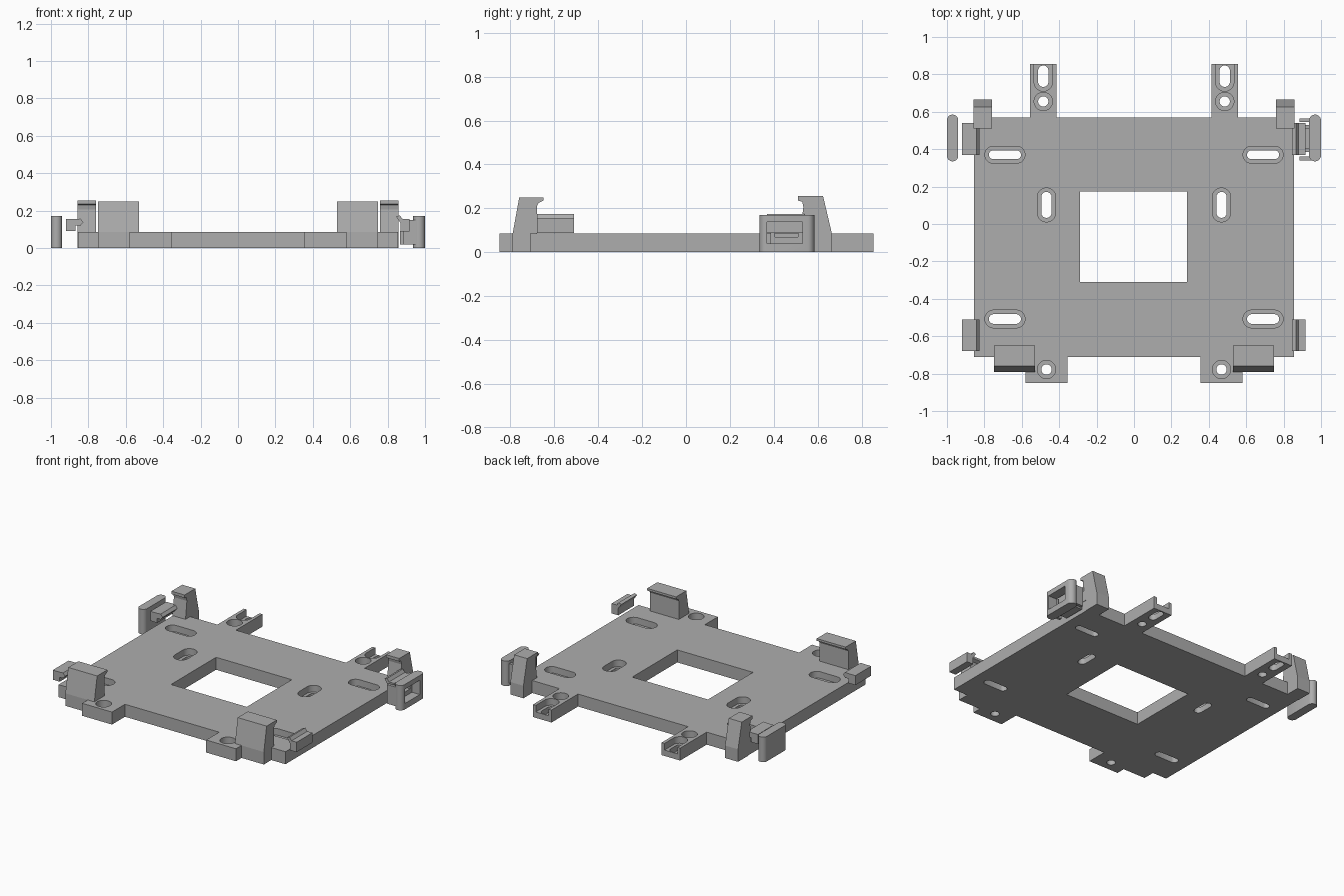
import bpy, bmesh, math
from mathutils import Vector

cube = bpy.data.objects.get("Cube")
if cube:
    bpy.data.objects.remove(cube, do_unlink=True)

grey = bpy.data.materials.new("plain grey")
grey.use_nodes = True
grey.diffuse_color = (0.42, 0.42, 0.42, 1)
grey.node_tree.nodes["Principled BSDF"].inputs["Base Color"].default_value = grey.diffuse_color


def prism(bm, points, axis, lo, hi):
    """Extrude a 2D profile along an axis; the profile fills the other two axes in order."""
    def place(p, h):
        v = list(p)
        v.insert(axis, h)
        return Vector(v)
    start = [bm.verts.new(place(p, lo)) for p in points]
    end = [bm.verts.new(place(p, hi)) for p in points]
    bm.faces.new(start)
    bm.faces.new(end)
    for i in range(len(points)):
        j = (i + 1) % len(points)
        bm.faces.new((start[i], start[j], end[j], end[i]))


def rect(x0, x1, y0, y1):
    return [(x0, y0), (x1, y0), (x1, y1), (x0, y1)]


def capsule(cx, cy, w, h, n=12):
    """Slot outline of full size w by h; a circle when the two are equal."""
    r = min(w, h) / 2
    pts = []
    for i in range(2 * n):
        a = math.pi * (i + 0.5) / n
        c, s = math.cos(a), math.sin(a)
        pts.append((cx + r * c + math.copysign(w / 2 - r, c),
                    cy + r * s + math.copysign(h / 2 - r, s)))
    return pts


def make(name, solids):
    bm = bmesh.new()
    for s in solids:
        prism(bm, *s)
    bmesh.ops.recalc_face_normals(bm, faces=bm.faces)
    mesh = bpy.data.meshes.new(name)
    bm.to_mesh(mesh)
    bm.free()
    mesh.materials.append(grey)
    obj = bpy.data.objects.new(name, mesh)
    bpy.context.collection.objects.link(obj)
    return obj


def cut(obj, solids):
    cutter = make("cutter", solids)
    cutter.hide_render = True
    mod = obj.modifiers.new("cut", 'BOOLEAN')
    mod.operation, mod.solver, mod.object = 'DIFFERENCE', 'EXACT', cutter
    bpy.context.view_layer.objects.active = obj
    bpy.ops.object.modifier_apply(modifier=mod.name)
    bpy.data.objects.remove(cutter, do_unlink=True)


def smooth(obj):
    bpy.ops.object.select_all(action='DESELECT')
    obj.select_set(True)
    bpy.context.view_layer.objects.active = obj
    bpy.ops.object.shade_smooth_by_angle(angle=math.radians(30))


T = 0.085      # plate thickness
FLOOR = 0.04   # depth of the slot recesses

# Base plate with front and rear tabs
half = [(0.355, -0.71), (0.355, -0.85), (0.58, -0.85), (0.58, -0.71),
        (0.855, -0.71), (0.855, 0.57), (0.555, 0.57), (0.555, 0.855),
        (0.415, 0.855), (0.415, 0.57)]
outline = half + [(-x, y) for x, y in reversed(half)]
plate = make("base_plate", [(outline, 2, 0, T)])

# Recesses, through slots and the central opening
recesses, holes = [], [(rect(-0.288, 0.283, -0.31, 0.175), 2, -0.1, 0.2)]
slots = [(0.69, 0.37, 0.215, 0.09), (0.69, -0.508, 0.215, 0.095),
         (0.468, 0.102, 0.098, 0.182), (0.468, -0.778, 0.098, 0.098),
         (0.485, 0.655, 0.098, 0.098)]
for side in (-1, 1):
    for x, y, w, h in slots:
        recesses.append((capsule(side * x, y, w, h), 2, FLOOR, 0.2))
        holes.append((capsule(side * x, y, w - 0.043, h - 0.043), 2, -0.1, 0.2))
    recesses.append((capsule(side * 0.485, 0.84, 0.098, 0.26), 2, FLOOR, 0.2))
    holes.append((capsule(side * 0.485, 0.79, 0.055, 0.115), 2, -0.1, 0.2))
cut(plate, recesses)
cut(plate, holes)
smooth(plate)

# Hooked clips at the front and rear, profiles in y and z
front_hook = [(-0.70, 0), (-0.79, 0), (-0.79, T), (-0.76, 0.25), (-0.65, 0.25),
              (-0.65, 0.235), (-0.672, 0.225), (-0.68, 0.21), (-0.68, T - 0.01), (-0.70, T - 0.01)]
rear_hook = [(0.56, 0), (0.665, 0), (0.665, T), (0.625, 0.255), (0.51, 0.255),
             (0.51, 0.235), (0.53, 0.23), (0.535, 0.205), (0.52, T), (0.52, T - 0.01), (0.56, T - 0.01)]
for side, name in ((-1, "right"), (1, "left")):
    make(name + "_front_clip", [(front_hook, 0, *sorted((side * 0.53, side * 0.748)))])
    make(name + "_rear_clip", [(rear_hook, 0, *sorted((side * 0.76, side * 0.858)))])

# Small side latches, profiles in x and z
left_latch = [(0.918, 0.088), (0.918, 0.155), (0.88, 0.155), (0.865, 0.175),
              (0.845, 0.168), (0.868, 0.135), (0.868, 0.088)]
right_latch = [(-0.92, 0.09), (-0.92, 0.155), (-0.868, 0.155), (-0.842, 0.157),
               (-0.827, 0.138), (-0.842, 0.12), (-0.868, 0.12), (-0.868, 0.09)]
for name, y0, y1 in (("front", -0.68, -0.51), ("rear", 0.37, 0.54)):
    make("left_" + name + "_latch", [(left_latch, 1, y0, y1)])
    make("right_" + name + "_latch", [(right_latch, 1, y0, y1)])

# Solid end cap on the right
smooth(make("right_end_cap", [(capsule(-0.97, 0.46, 0.06, 0.25), 2, 0, 0.17)]))

# Window frame on the left, with a cradle behind it
frame = make("left_window_frame", [(capsule(0.968, 0.46, 0.064, 0.25), 2, 0, 0.17)])
cut(frame, [(rect(0.37, 0.53, 0.04, 0.137), 0, 0.8, 1.1)])
smooth(frame)
make("frame_cradle", [(rect(0.865, 0.94, 0.385, 0.53), 2, 0.02, 0.07),
                      (rect(0.865, 0.94, 0.385, 0.405), 2, 0.065, 0.09),
                      (rect(0.865, 0.94, 0.51, 0.53), 2, 0.065, 0.09)])
for name, y in (("front", 0.35), ("rear", 0.555)):
    make("frame_" + name + "_arm", [(rect(0.885, 0.955, y - 0.01, y + 0.01), 2, 0.02, 0.15)])
